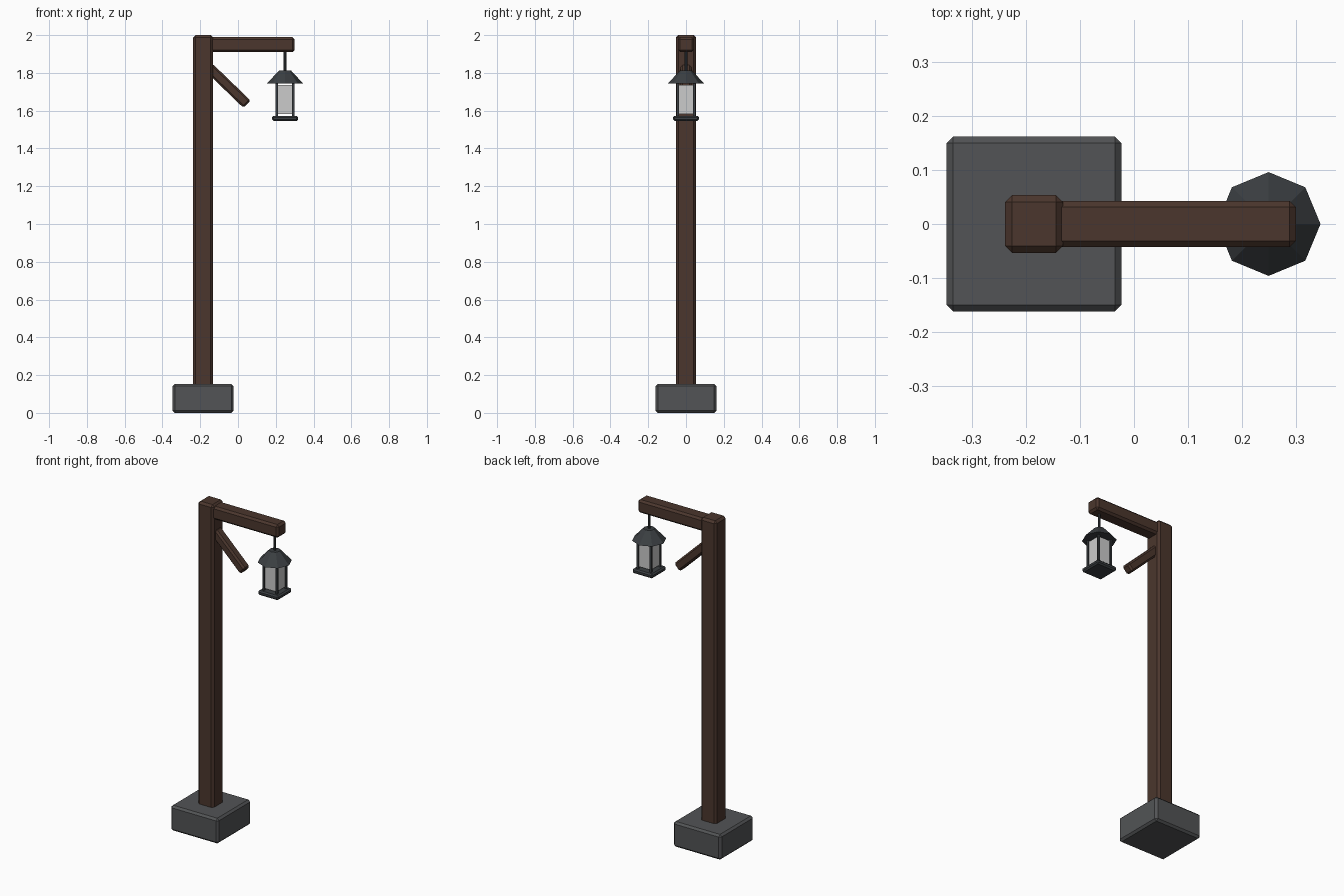
import bpy
from math import radians, cos, sin

if "Cube" in bpy.data.objects:
    bpy.data.objects.remove(bpy.data.objects["Cube"])


def material(name, rgb):
    m = bpy.data.materials.new(name)
    m.diffuse_color = (*rgb, 1)
    m.use_nodes = True
    m.node_tree.nodes["Principled BSDF"].inputs["Base Color"].default_value = m.diffuse_color
    return m


wood = material("dark_wood", (0.07, 0.037, 0.026))
stone = material("grey_stone", (0.085, 0.088, 0.092))
iron = material("dark_iron", (0.043, 0.049, 0.054))


def box(name, center, size, mat=None, bevel=0.0, tilt=0.0):
    bpy.ops.mesh.primitive_cube_add(size=1, location=center)
    ob = bpy.context.object
    ob.name = name
    ob.scale = size
    bpy.ops.object.transform_apply(location=False, rotation=False, scale=True)
    ob.rotation_euler.y = radians(tilt)
    if mat:
        ob.data.materials.append(mat)
    if bevel:
        mod = ob.modifiers.new("chamfer", 'BEVEL')
        mod.width = bevel
        mod.segments = 1
    return ob


def cone(name, center, r1, r2, depth, sides, mat):
    bpy.ops.mesh.primitive_cone_add(vertices=sides, radius1=r1, radius2=r2,
                                    depth=depth, location=center)
    ob = bpy.context.object
    ob.name = name
    ob.data.materials.append(mat)
    return ob


PX = -0.185   # post axis
LX = 0.249    # lantern axis

# Stone footing and timber post
box("stone_base", (PX, 0, 0.077), (0.323, 0.323, 0.154), stone, 0.012)
box("post", (PX, 0, 1.05), (0.107, 0.107, 1.9), wood, 0.013)

# Horizontal arm, starting inside the post
box("arm", (0.06, 0, 1.95), (0.48, 0.086, 0.08), wood, 0.012)

# Diagonal brace sloping down and away from the post
length, angle = 0.28, 44
end = (0.048, 1.634)
box("brace", (end[0] - length / 2 * cos(radians(angle)), 0,
              end[1] + length / 2 * sin(radians(angle))),
    (length, 0.056, 0.054), wood, 0.01, angle)

# Lantern: hanger, roof, glass, corner bars, bottom plate
cone("hanger_rod", (LX, 0, 1.865), 0.007, 0.007, 0.11, 8, iron)
cone("lantern_roof", (LX, 0, 1.778), 0.096, 0.032, 0.069, 8, iron)
box("lantern_glass", (LX, 0, 1.66), (0.084, 0.084, 0.154))
for i, (sx, sy) in enumerate([(-1, -1), (1, -1), (1, 1), (-1, 1)]):
    box(f"lantern_bar_{i + 1}", (LX + sx * 0.044, sy * 0.044, 1.658),
        (0.012, 0.012, 0.18), iron)
box("lantern_plate", (LX, 0, 1.559), (0.137, 0.137, 0.028), iron, 0.008)
